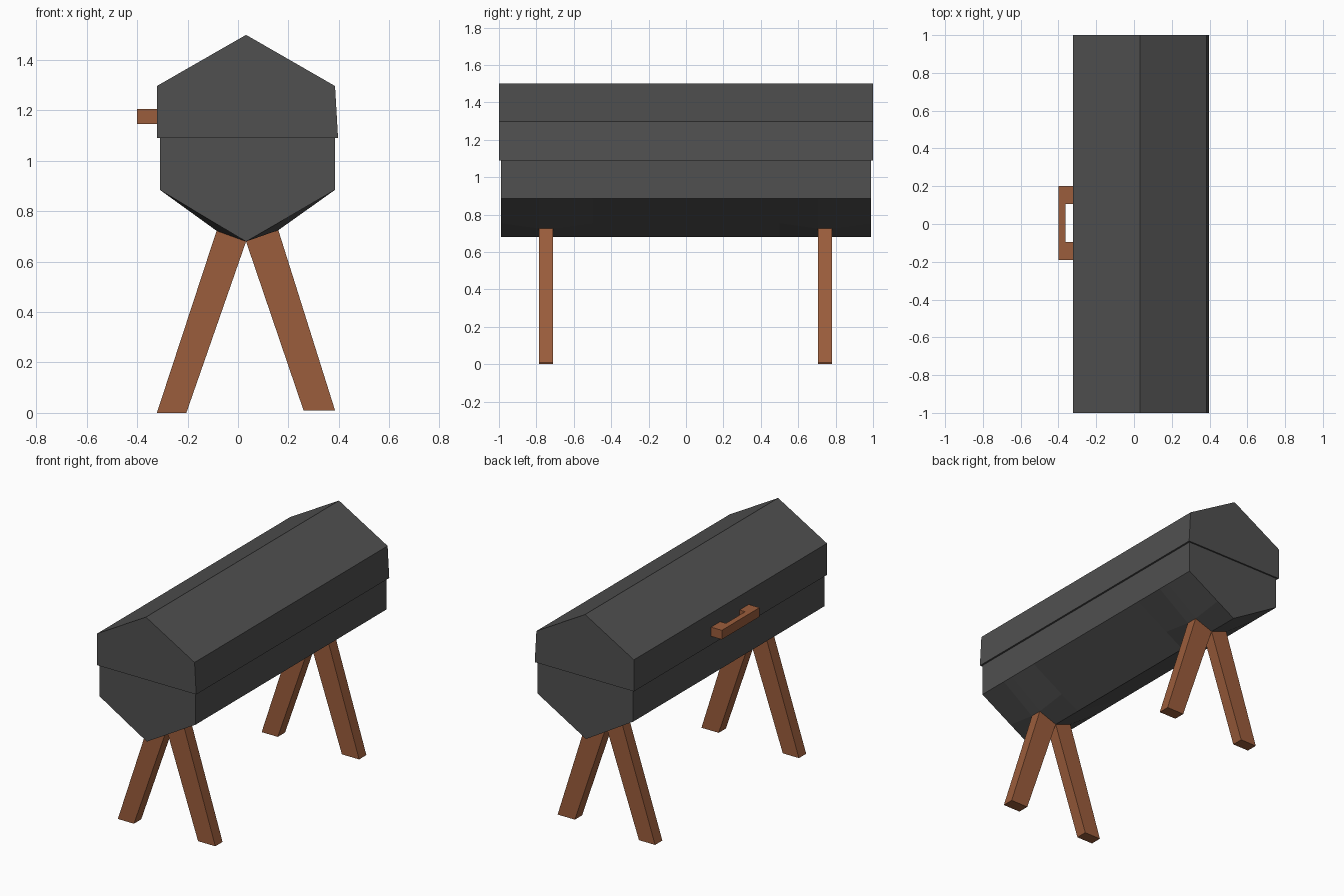
import bpy, bmesh

if "Cube" in bpy.data.objects:
    bpy.data.objects.remove(bpy.data.objects["Cube"])


def material(name, color):
    mat = bpy.data.materials.new(name)
    mat.diffuse_color = (*color, 1)
    mat.use_nodes = True
    mat.node_tree.nodes["Principled BSDF"].inputs["Base Color"].default_value = mat.diffuse_color
    return mat


DARK = material("charcoal", (0.08, 0.08, 0.08))
WOOD = material("brown_wood", (0.33, 0.11, 0.045))


def loft(name, sections, mat):
    """Closed solid through matching rings of 3D points."""
    bm = bmesh.new()
    rings = [[bm.verts.new(p) for p in ring] for ring in sections]
    n = len(rings[0])
    for a, b in zip(rings, rings[1:]):
        for i in range(n):
            j = (i + 1) % n
            bm.faces.new((a[i], a[j], b[j], b[i]))
    bm.faces.new(rings[0])
    bm.faces.new(rings[-1][::-1])
    bmesh.ops.recalc_face_normals(bm, faces=bm.faces)
    mesh = bpy.data.meshes.new(name)
    bm.to_mesh(mesh)
    bm.free()
    mesh.materials.append(mat)
    obj = bpy.data.objects.new(name, mesh)
    bpy.context.collection.objects.link(obj)
    return obj


def prism_y(name, profile, y0, y1, mat):
    return loft(name, [[(x, y, z) for x, z in profile] for y in (y0, y1)], mat)


# Lid: upper half of the hexagonal barrel, slightly overhanging
prism_y("lid", [(-0.322, 1.09), (-0.322, 1.297), (0.032, 1.50),
                (0.385, 1.297), (0.397, 1.09)], -1.0, 1.0, DARK)


# Body: lower half, underside bulges gently where it meets the legs
def body_ring(y, bulge):
    return [(x, y, z) for x, z in [
        (-0.31, 1.09), (-0.31, 0.885), (-0.085, 0.7495 - 0.027 * bulge),
        (0.032, 0.68), (0.16, 0.754 - 0.029 * bulge),
        (0.385, 0.885), (0.385, 1.09)]]


stations = [(-0.99, 0), (-0.785, 1), (-0.71, 1), (-0.5, 0),
            (0.5, 0), (0.705, 1), (0.78, 1), (0.99, 0)]
loft("body", [body_ring(y, b) for y, b in stations], DARK)

# Two pairs of splayed legs
left_leg = [(-0.322, 0.0), (-0.205, 0.0), (0.032, 0.68), (-0.085, 0.7225)]
right_leg = [(0.26, 0.01), (0.385, 0.01), (0.16, 0.725), (0.032, 0.68)]
for label, y0, y1 in (("front", -0.785, -0.71), ("back", 0.705, 0.78)):
    prism_y(label + "_left_leg", left_leg, y0, y1, WOOD)
    prism_y(label + "_right_leg", right_leg, y0, y1, WOOD)

# Handle: U-shaped grip on the lid's left side
grip = [(-0.322, -0.19), (-0.40, -0.19), (-0.40, 0.20), (-0.322, 0.20),
        (-0.322, 0.105), (-0.363, 0.105), (-0.363, -0.095), (-0.322, -0.095)]
loft("handle", [[(x, y, z) for x, y in grip] for z in (1.146, 1.206)], WOOD)
